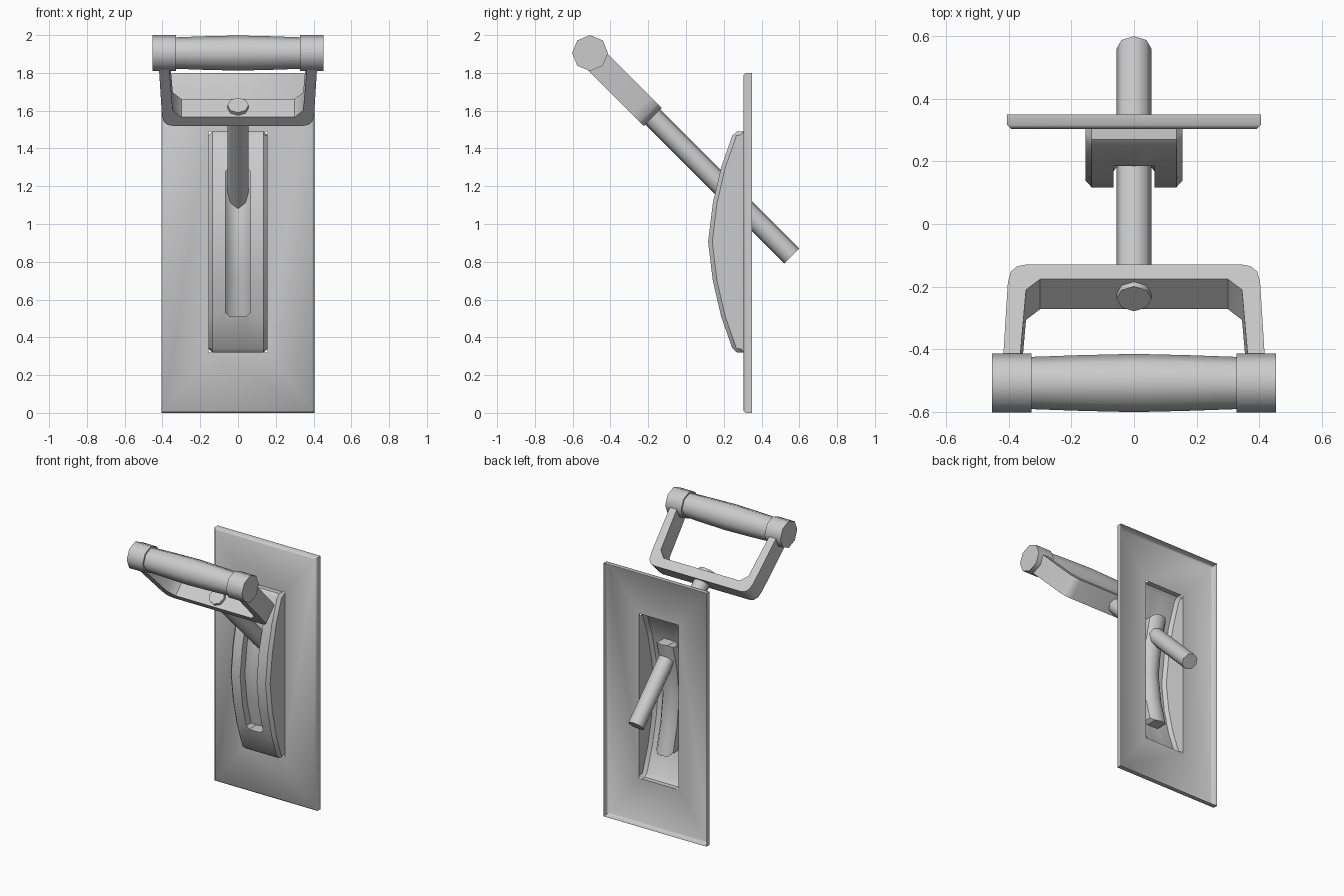
import bpy, bmesh, math
from mathutils import Vector

if "Cube" in bpy.data.objects:
    bpy.data.objects.remove(bpy.data.objects["Cube"])

X = Vector((1, 0, 0))
UP = Vector((0, 0, 1))
R = math.sqrt(0.5)
AXIS = Vector((0, -R, R))            # lever direction, tilted 45 degrees
SIDE = Vector((0, R, R))             # across the lever
FOOT = Vector((0, 0.56, 0.83))       # rear end of the rod
PLATE_Y = 0.304                      # front face of the wall plate


def finish(name, bm, angle):
    bmesh.ops.remove_doubles(bm, verts=bm.verts[:], dist=1e-5)
    bmesh.ops.recalc_face_normals(bm, faces=bm.faces[:])
    mesh = bpy.data.meshes.new(name)
    bm.to_mesh(mesh)
    bm.free()
    ob = bpy.data.objects.new(name, mesh)
    bpy.context.collection.objects.link(ob)
    bpy.ops.object.select_all(action='DESELECT')
    ob.select_set(True)
    bpy.context.view_layer.objects.active = ob
    bpy.ops.object.shade_smooth_by_angle(angle=math.radians(angle))
    return ob


def skin(bm, rings, wrap=True):
    """Join successive rows of vertices with faces."""
    n = len(rings[0])
    for a, b in zip(rings, rings[1:]):
        for i in range(n if wrap else n - 1):
            j = (i + 1) % n
            bm.faces.new((a[i], a[j], b[j], b[i]))


def lathe(name, origin, axis, side, stations, sides=8):
    bm = bmesh.new()
    other = axis.cross(side)
    rings = []
    for t, r in stations:
        rings.append([bm.verts.new(origin + axis * t
                      + side * r * math.cos(math.tau * k / sides)
                      + other * r * math.sin(math.tau * k / sides))
                      for k in range(sides)])
    skin(bm, rings)
    bm.faces.new(rings[0])
    bm.faces.new(rings[-1])
    return finish(name, bm, 50)


# Wall plate: sheet with an opening and a turned-back rim, open at the rear
bm = bmesh.new()
b = 0.012
outer, hole = (0.405, 0.0, 1.8), (0.155, 0.32, 1.49)
rings = []
for (w, z0, z1), inset, y in [(hole, 0, PLATE_Y), (outer, b, PLATE_Y),
                              (outer, 0, PLATE_Y + b), (outer, 0, 0.35)]:
    w, z0, z1 = w - inset, z0 + inset, z1 - inset
    rings.append([bm.verts.new((x, y, z)) for x, z in
                  ((-w, z0), (w, z0), (w, z1), (-w, z1))])
skin(bm, rings)
finish("wall_plate", bm, 50)

# Housing: bowed thin shell, open at the back, with a sunken groove down the front
lower = [(PLATE_Y, 0.32, 0), (0.27, 0.32, 0), (0.245, 0.342, 0), (0.186, 0.51, 0),
         (0.186, 0.51, 1), (0.142, 0.70, 1)]
upper = [(y, 1.81 - z, g) for y, z, g in reversed(lower)]
profile = lower + [(0.117, 0.905, 1)] + upper
half = [(0.065, 0), (0.065, 0.052), (0.042, 0.08)]       # groove x and depth
groove = [(-x, d) for x, d in half] + [(0, 0.092)] + [(x, d) for x, d in reversed(half)]
bm = bmesh.new()
rows = []
for y, z, g in profile:
    at_end = abs(abs(z - 0.905) - 0.395) < 0.001
    side_y, side_z = min(y + 0.022, PLATE_Y), min(max(z, 0.338), 1.472)
    row = [(-0.155, PLATE_Y, z), (-0.155, side_y, side_z), (-0.135, y, z)]
    for x, d in groove:
        round_z = math.copysign(0.02, 0.905 - z) if at_end and abs(x) > 0.06 else 0
        row.append((x, y + d * g, z + round_z))
    row += [(0.135, y, z), (0.155, side_y, side_z), (0.155, PLATE_Y, z)]
    rows.append([bm.verts.new(p) for p in row])
skin(bm, rows, wrap=False)
finish("housing", bm, 35)

# Lever rod, running through the groove and the yoke
lathe("lever_rod", FOOT, AXIS, X, [(0, 0.056), (1.13, 0.056)])

# Yoke: U-shaped bracket extruded across the lever
right = [(0.34, 1.042), (0.372, 1.05), (0.394, 1.075), (0.403, 1.125), (0.42, 1.51),
         (0.367, 1.51), (0.345, 1.157), (0.30, 1.109)]
outline = right + [(-x, s) for x, s in reversed(right)]
bm = bmesh.new()
rings = [[bm.verts.new(FOOT + X * x + AXIS * s + SIDE * v) for x, s in outline]
         for v in (-0.068, 0.068)]
skin(bm, rings)
bm.faces.new(rings[0])
bm.faces.new(rings[1])
finish("yoke", bm, 40)

# Handle: barrel-shaped grip with a collar at each end
CENTRE = Vector((0, -0.508, 1.905))
lathe("grip", CENTRE, X, UP,
      [(-0.34, 0.083), (-0.17, 0.089), (0, 0.093), (0.17, 0.089), (0.34, 0.083)])
for label, sx in (("left", -1), ("right", 1)):
    lathe(label + "_collar", CENTRE, X * sx, UP, [(0.328, 0.095), (0.453, 0.095)])
